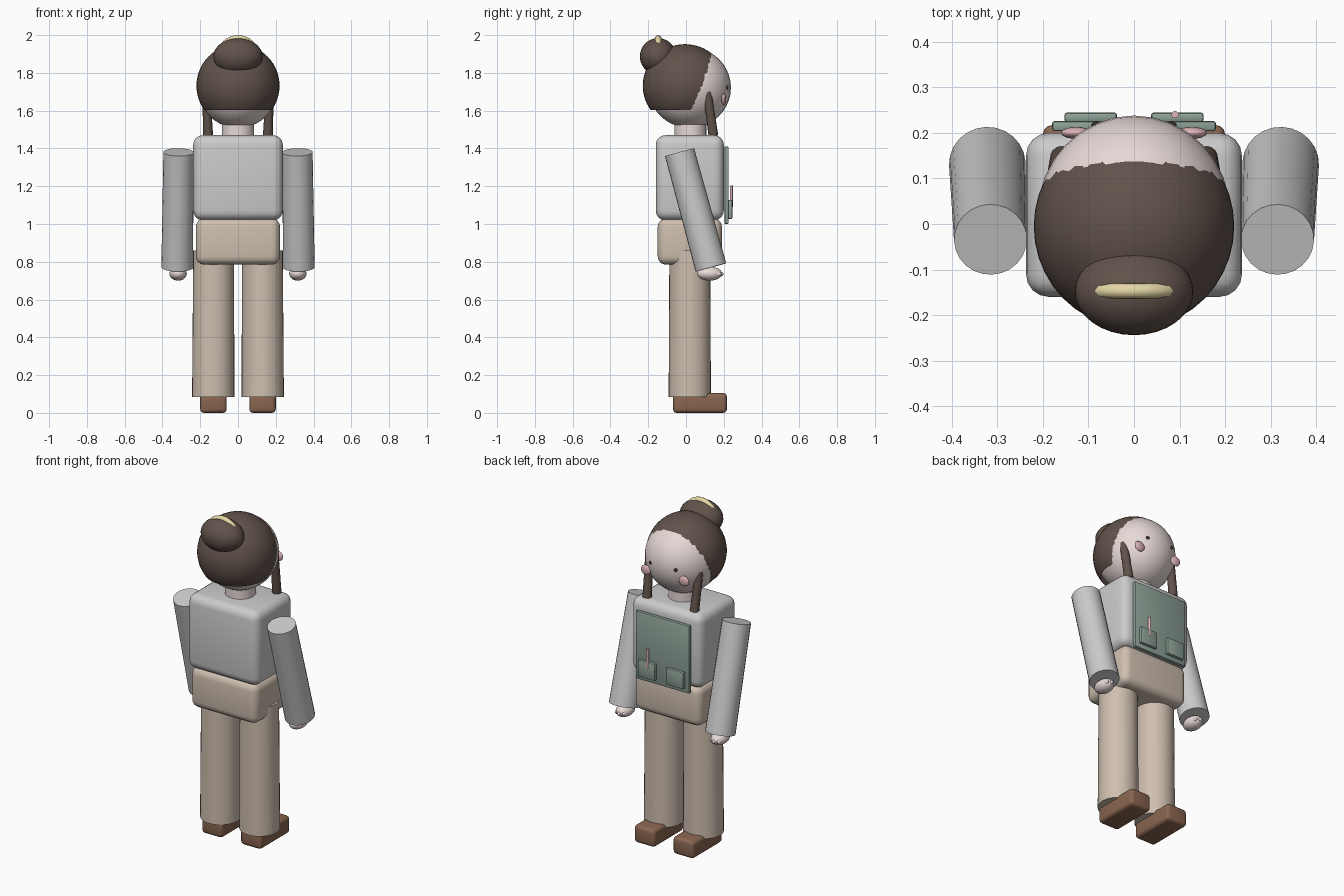
import bpy, bmesh, math
from mathutils import Vector

if "Cube" in bpy.data.objects:
    bpy.data.objects.remove(bpy.data.objects["Cube"])

def mat(name, r, g, b):
    m = bpy.data.materials.new(name)
    m.diffuse_color = (r, g, b, 1)
    m.use_nodes = True
    m.node_tree.nodes["Principled BSDF"].inputs["Base Color"].default_value = m.diffuse_color
    return m

HAIR = mat("hair_brown", .12, .085, .07)
SKIN = mat("skin", .80, .70, .68)
SHIRT = mat("shirt_white", .80, .80, .78)
PANTS = mat("trousers_beige", .62, .52, .43)
SHOE = mat("shoe_brown", .25, .13, .08)
GREEN = mat("apron_green", .27, .36, .31)
PINK = mat("cheek_pink", .72, .45, .47)
GOLD = mat("pin_gold", .78, .68, .38)
DARK = mat("eye_dark", .04, .03, .03)

def finish(name, m, angle=40):
    o = bpy.context.object
    o.name = name
    o.data.materials.append(m)
    bpy.ops.object.shade_smooth_by_angle(angle=math.radians(angle))
    return o

def ball(name, loc, r, m, seg=32, rings=20):
    bpy.ops.mesh.primitive_uv_sphere_add(segments=seg, ring_count=rings, radius=1, location=loc)
    bpy.context.object.scale = r
    bpy.ops.object.transform_apply(location=False, rotation=False)
    return finish(name, m)

def box(name, loc, size, bevel, m, seg=4):
    bpy.ops.mesh.primitive_cube_add(size=1, location=loc)
    o = bpy.context.object
    o.scale = size
    bpy.ops.object.transform_apply(location=False, rotation=False)
    bm = bmesh.new()
    bm.from_mesh(o.data)
    bmesh.ops.bevel(bm, geom=bm.edges[:], offset=bevel, segments=seg, profile=.5, affect='EDGES')
    bm.to_mesh(o.data)
    bm.free()
    return finish(name, m)

def rod(name, a, b, r1, r2, m, verts=24):
    a, b = Vector(a), Vector(b)
    d = b - a
    bpy.ops.mesh.primitive_cone_add(vertices=verts, radius1=r1, radius2=r2, depth=d.length, location=(a + b) / 2)
    bpy.context.object.rotation_euler = d.to_track_quat('Z', 'Y').to_euler()
    return finish(name, m)

# Body
box("torso", (0, .02, 1.245), (.474, .36, .45), .05, SHIRT)
box("hips", (0, .02, .907), (.446, .34, .245), .045, PANTS)
rod("neck", (0, .023, 1.43), (0, .023, 1.57), .085, .085, SKIN)

# Head and hair cap, trimmed at the nape and along a sloping hairline
ball("head", (0, .02, 1.722), (.212, .218, .214), SKIN)
hair = ball("hair_cap", (0, -.005, 1.732), (.22, .224, .22), HAIR, 40, 28)
bm = bmesh.new()
bm.from_mesh(hair.data)
for co, no in (((0, 0, 1.603), (0, 0, 1)), ((0, .04, 1.62), (0, -.17, .175))):
    bmesh.ops.bisect_plane(bm, geom=bm.verts[:] + bm.edges[:] + bm.faces[:],
                           plane_co=Vector(co) - hair.location, plane_no=Vector(no).normalized(),
                           clear_inner=True)
bm.to_mesh(hair.data)
bm.free()

# Bun with a ring-shaped pin
ball("bun", (0, -.148, 1.887), (.13, .096, .097), HAIR)
bpy.ops.mesh.primitive_torus_add(major_radius=.096, minor_radius=.017, major_segments=32, minor_segments=10,
                                 location=(0, -.147, 1.887), rotation=(math.pi / 2, 0, 0))
finish("hair_pin", GOLD)

# Apron panel and pen
box("apron", (0, .215, 1.205), (.36, .022, .41), .006, GREEN, 2)
rod("pen", (.09, .24, 1.09), (.09, .24, 1.205), .008, .008, PINK, 12)

# Mirrored parts
for side, s in (("left", -1), ("right", 1)):
    rod(side + "_leg", (s * .131, .02, .085), (s * .129, .02, .86), .112, .108, PANTS, 32)
    box(side + "_shoe", (s * .13, .074, .0525), (.14, .286, .105), .02, SHOE, 3)
    rod(side + "_arm", (s * .322, .132, .77), (s * .315, -.034, 1.38), .084, .08, SHIRT)
    ball(side + "_hand", (s * .317, .125, .737), (.046, .066, .037), SKIN, 24, 14)
    for i in (-1, 0, 1):
        ball(side + "_finger", (s * .317 + i * .024, .178 - .012 * abs(i), .735), (.012, .022, .013), SKIN, 12, 8)
    rod(side + "_hair_lock", (s * .158, .145, 1.467), (s * .168, .112, 1.70), .026, .022, HAIR, 16)
    ball(side + "_cheek", (s * .127, .2, 1.66), (.033, .013, .03), PINK, 20, 12)
    ball(side + "_eye", (s * .083, .217, 1.722), (.011, .008, .011), DARK, 16, 10)
    box(side + "_pocket", (s * .095, .234, 1.077), (.116, .022, .102), .007, GREEN, 2)
